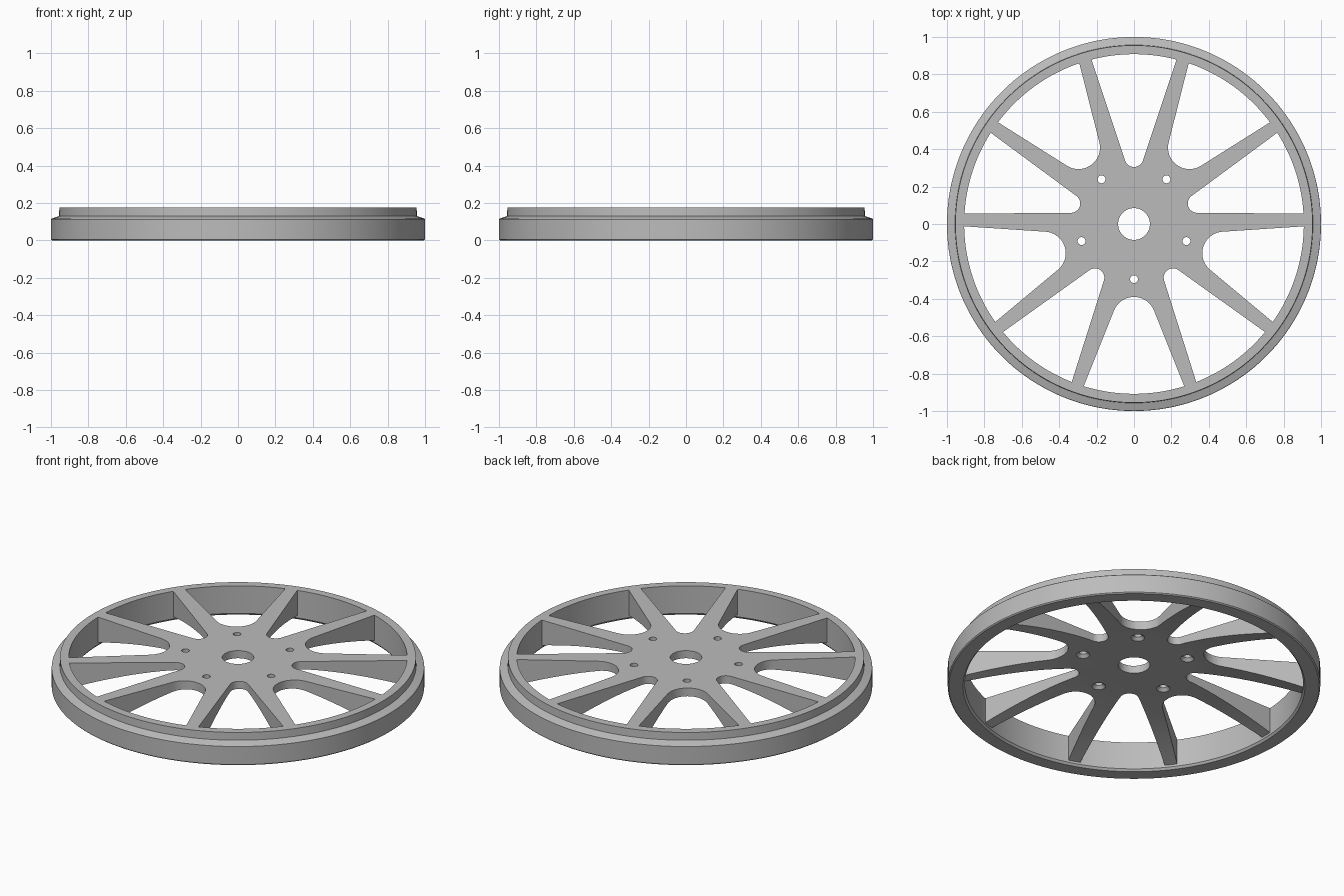
import bpy
import bmesh
from math import cos, sin, pi, atan, radians, sqrt
from mathutils import Matrix, Vector

SEGMENTS = 180
RIM_INNER = 0.908
TOP = 0.175
HUB_BOTTOM = 0.13

cube = bpy.data.objects.get("Cube")
if cube:
    bpy.data.objects.remove(cube, do_unlink=True)

metal = bpy.data.materials.new("grey metal")
metal.use_nodes = True
grey = (0.5, 0.5, 0.5, 1)
metal.diffuse_color = grey
metal.node_tree.nodes["Principled BSDF"].inputs["Base Color"].default_value = grey


def make_object(name, bm):
    bmesh.ops.remove_doubles(bm, verts=bm.verts, dist=1e-5)
    bmesh.ops.recalc_face_normals(bm, faces=bm.faces)
    mesh = bpy.data.meshes.new(name)
    bm.to_mesh(mesh)
    bm.free()
    mesh.materials.append(metal)
    obj = bpy.data.objects.new(name, mesh)
    bpy.context.collection.objects.link(obj)
    return obj


def revolve(name, profile, closed):
    """Spin an (r, z) profile about the z axis."""
    bm = bmesh.new()
    verts = [bm.verts.new((r, 0, z)) for r, z in profile]
    edges = [bm.edges.new(pair) for pair in zip(verts, verts[1:])]
    if closed:
        edges.append(bm.edges.new((verts[-1], verts[0])))
    bmesh.ops.spin(bm, geom=verts + edges, cent=(0, 0, 0), axis=(0, 0, 1),
                   angle=2 * pi, steps=SEGMENTS, use_merge=True)
    return make_object(name, bm)


def add_pocket(bm, angle, centre, radius, slope):
    """Tapered cutter with a round inner end, pointing along angle."""
    tilt = atan(slope)
    steps = 20
    outline = []
    for i in range(steps + 1):
        a = pi + tilt + (pi - 2 * tilt) * i / steps
        outline.append((centre - radius * -sin(a), radius * cos(a)))
    edge = radius * cos(tilt) + slope * (0.96 - centre + radius * sin(tilt))
    outline += [(0.96, edge), (0.96, -edge)]
    turn = Matrix.Rotation(angle, 4, "Z")
    face = bm.faces.new([bm.verts.new(turn @ Vector((x, y, -0.1))) for x, y in outline])
    extruded = bmesh.ops.extrude_face_region(bm, geom=[face])["geom"]
    bmesh.ops.translate(bm, vec=(0, 0, 0.4),
                        verts=[v for v in extruded if isinstance(v, bmesh.types.BMVert)])


def add_bore(bm, x, y, z, bottom_radius, top_radius, depth):
    bmesh.ops.create_cone(bm, cap_ends=True, segments=48, radius1=bottom_radius,
                          radius2=top_radius, depth=depth,
                          matrix=Matrix.Translation((x, y, z)))


def cut(target, bm):
    cutter = make_object("cutter", bm)
    cutter.hide_render = True
    modifier = target.modifiers.new("cut", "BOOLEAN")
    modifier.operation = "DIFFERENCE"
    modifier.solver = "EXACT"
    modifier.object = cutter
    bpy.context.view_layer.objects.active = target
    bpy.ops.object.modifier_apply(modifier=modifier.name)
    bpy.data.objects.remove(cutter, do_unlink=True)


# Stepped outer rim
rim = revolve("rim", [
    (RIM_INNER, TOP), (RIM_INNER, 0.012), (0.918, 0), (0.994, 0), (1, 0.006),
    (1, 0.113), (0.996, 0.117), (0.957, 0.13), (0.955, TOP)], True)

# Disc that is thin at the hub and deepens towards the rim
arch = [(0.32 + (RIM_INNER - 0.32) * t / 12, HUB_BOTTOM - 0.105 * (t / 12) ** 1.6)
        for t in range(13)]
spokes = revolve("hub_and_spokes",
                 [(0, TOP), (RIM_INNER, TOP)] + arch[::-1] + [(0, HUB_BOTTOM)], False)

# Wide and narrow openings alternate between the ten spokes
pockets = bmesh.new()
for k in range(5):
    turn = radians(72 * k)
    add_pocket(pockets, radians(90) + turn, 0.355, 0.05, 0.333)
    add_pocket(pockets, radians(-90) + turn, 0.505, 0.115, 0.4)
cut(spokes, pockets)

# Centre bore and bolt holes
bores = bmesh.new()
add_bore(bores, 0, 0, 0.15, 0.085, 0.085, 0.3)
for k in range(5):
    a = radians(-90 + 72 * k)
    add_bore(bores, 0.295 * cos(a), 0.295 * sin(a), 0.15, 0.021, 0.021, 0.3)
cut(spokes, bores)

# Countersinks under the bolt holes
sinks = bmesh.new()
for k in range(5):
    a = radians(-90 + 72 * k)
    add_bore(sinks, 0.295 * cos(a), 0.295 * sin(a), 0.135, 0.046, 0.018, 0.03)
cut(spokes, sinks)

for obj in (rim, spokes):
    bpy.ops.object.select_all(action="DESELECT")
    obj.select_set(True)
    bpy.context.view_layer.objects.active = obj
    bpy.ops.object.shade_smooth_by_angle(angle=radians(20))
